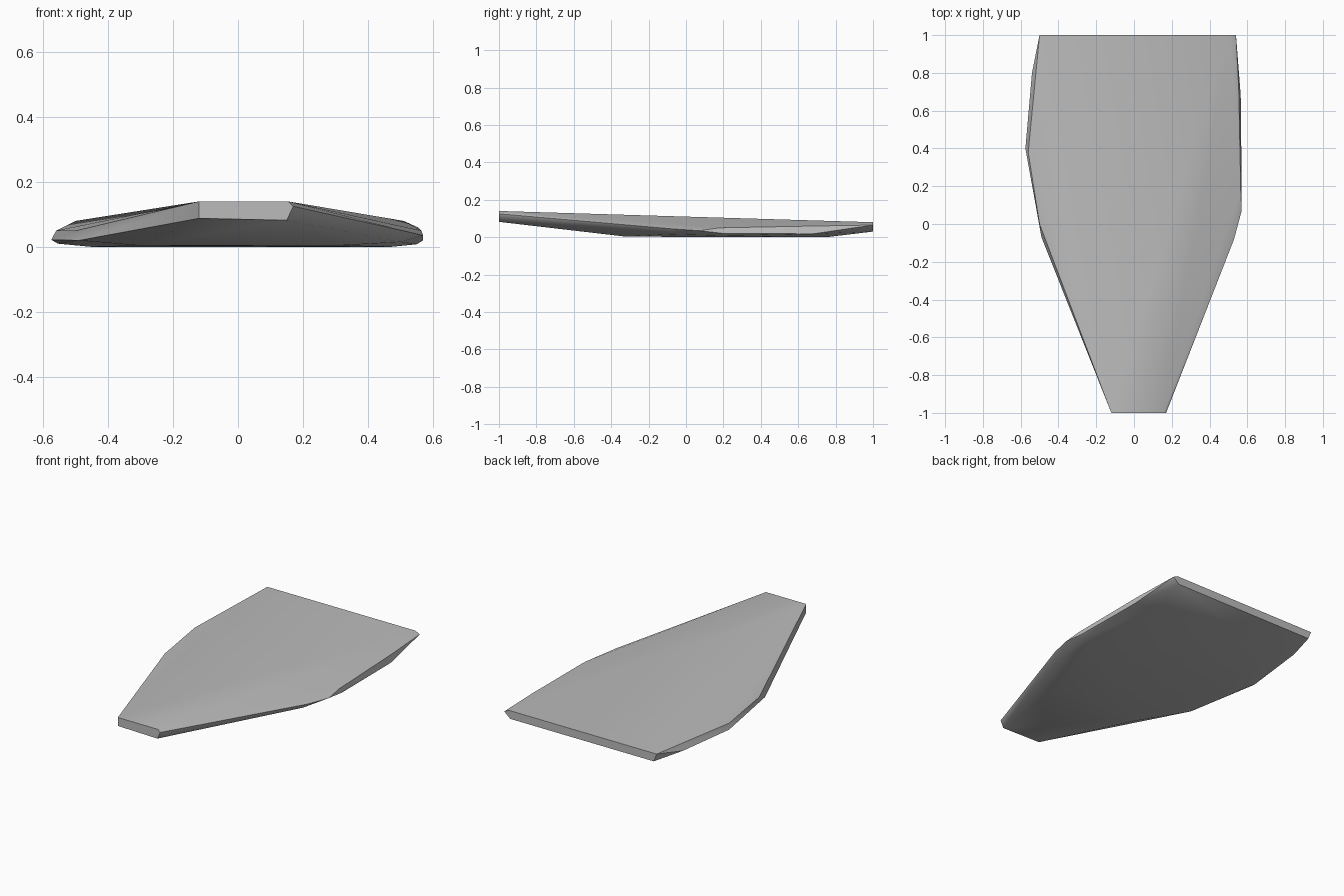
import bpy
import bmesh
import math

cube = bpy.data.objects.get("Cube")
if cube:
    bpy.data.objects.remove(cube, do_unlink=True)

# Stone grey material
grey = bpy.data.materials.new("plate_grey")
grey.use_nodes = True
colour = (0.5, 0.5, 0.5, 1)
grey.diffuse_color = colour
grey.node_tree.nodes["Principled BSDF"].inputs["Base Color"].default_value = colour

# Upper rim, from the front edge round to the back edge
upper_rim = [
    (-0.12, -1, 0.14), (0.155, -1, 0.14), (0.17, -1, 0.125),
    (0.53, -0.08, 0.045), (0.565, 0.18, 0.05), (0.555, 0.7, 0.06),
    (0.54, 1, 0.065), (0.51, 1, 0.08), (-0.5, 1, 0.08),
    (-0.56, 0.38, 0.05), (-0.5, 0, 0.05),
]
# Widest edge of the bevelled sides
side_edge = [
    (0.57, 0.07, 0.035), (0.57, 0.2, 0.02), (0.565, 0.68, 0.018),
    (-0.54, 0.8, 0.035), (-0.575, 0.4, 0.022), (-0.49, -0.07, 0.02),
]
# Lower rim and the nearly flat underside
lower_rim = [
    (-0.12, -1, 0.088), (0.15, -1, 0.082), (0.5, -0.08, 0.015),
    (0.55, 0.2, 0.008), (0.5, 1, 0.03), (-0.48, 1, 0.03),
    (-0.555, 0.4, 0.01),
]
underside = [
    (-0.3, -0.33, 0.004), (0.3, -0.33, 0.004),
    (0.47, 0.15, 0), (0.45, 0.75, 0), (-0.42, 0.75, 0), (-0.45, 0.25, 0),
]

# Plate shell stretched over the rims
bm = bmesh.new()
for point in upper_rim + side_edge + lower_rim + underside:
    bm.verts.new(point)
hull = bmesh.ops.convex_hull(bm, input=bm.verts[:])
loose = [v for v in bm.verts if not v.link_faces]
bmesh.ops.delete(bm, geom=loose, context="VERTS")
bmesh.ops.recalc_face_normals(bm, faces=bm.faces[:])
mesh = bpy.data.meshes.new("armour_plate")
bm.to_mesh(mesh)
bm.free()
mesh.materials.append(grey)

plate = bpy.data.objects.new("armour_plate", mesh)
bpy.context.collection.objects.link(plate)
bpy.ops.object.select_all(action="DESELECT")
plate.select_set(True)
bpy.context.view_layer.objects.active = plate
bpy.ops.object.shade_smooth_by_angle(angle=math.radians(30))
